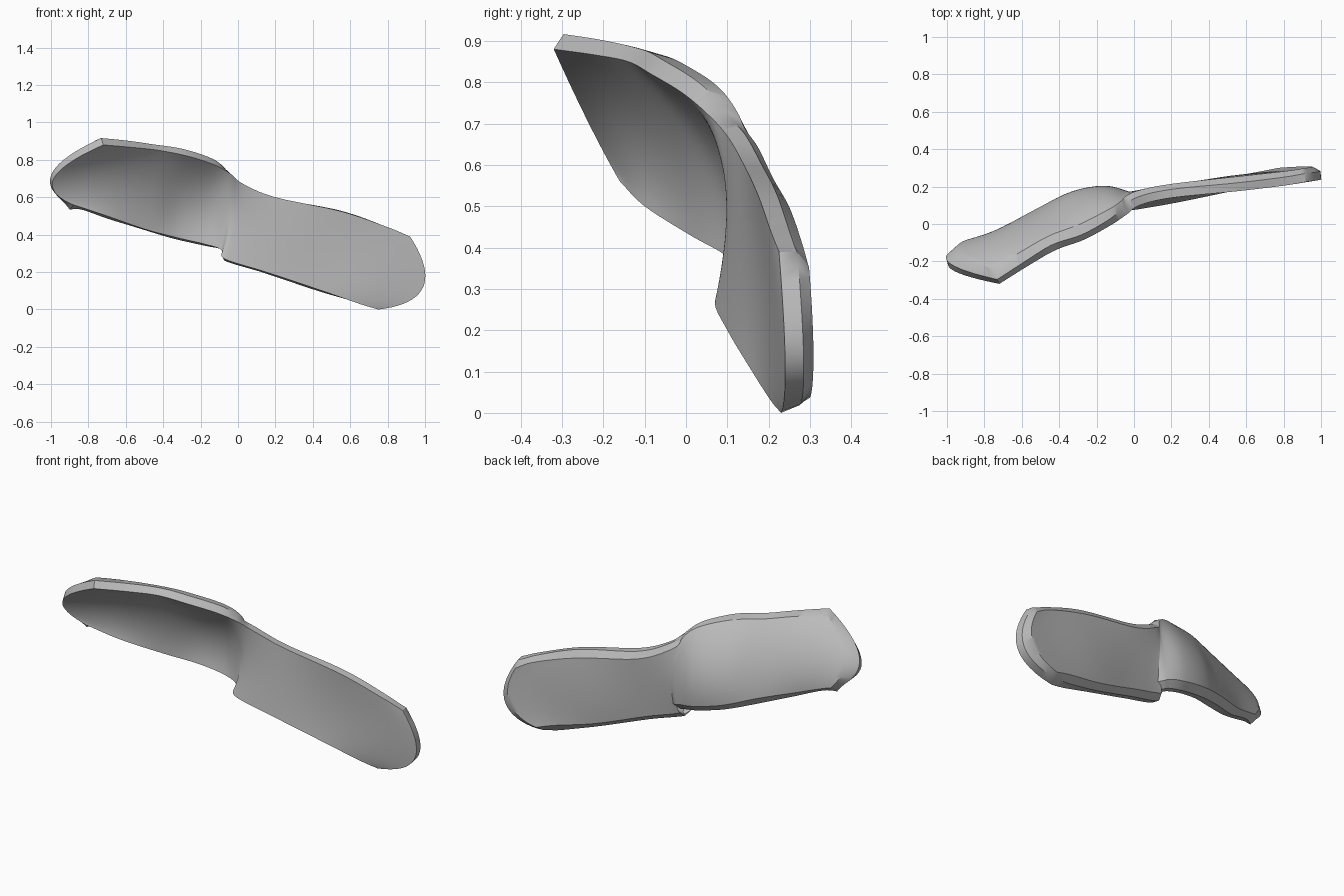
import bpy, bmesh
from mathutils import Vector

cube = bpy.data.objects.get("Cube")
if cube:
    bpy.data.objects.remove(cube, do_unlink=True)

# Front face cross-lines from one end to the other: bottom, middle, top
STATIONS = [
    ((-.88, -.16, .56), (-.985, -.235, .7), (-.72, -.32, .88)),
    ((-.7, -.1, .5), (-.72, -.14, .69), (-.56, -.22, .866)),
    ((-.5, .01, .43), (-.46, -.02, .65), (-.42, -.14, .85)),
    ((-.33, .09, .385), (-.3, .07, .61), (-.27, -.085, .82)),
    ((-.18, .12, .35), (-.16, .11, .575), (-.13, -.01, .775)),
    ((-.09, .11, .32), (-.06, .1, .53), (-.04, .05, .725)),
    ((-.07, .07, .27), (0, .1, .47), (.03, .1, .67)),
    ((.15, .1, .2), (.18, .125, .4), (.2, .14, .6)),
    ((.45, .16, .1), (.5, .18, .3), (.55, .175, .525)),
    ((.65, .205, .03), (.82, .215, .22), (.8, .205, .44)),
    ((.75, .23, 0), (.99, .24, .12), (.92, .225, .39)),
]
LAST = len(STATIONS) - 1
THICKNESS = .075
COLS, ROWS = 80, 20


def control(index, row):
    """Control point, extended in a straight line past both ends."""
    if index < 0:
        return 2 * control(0, row) - control(1, row)
    if index > LAST:
        return 2 * control(LAST, row) - control(LAST - 1, row)
    return Vector(STATIONS[index][row])


def along(u, row):
    """Smooth spline through the stations."""
    i = min(int(u), LAST - 1)
    t = u - i
    a, b, c, d = (control(i + k, row) for k in (-1, 0, 1, 2))
    return b + .5 * t * (c - a + t * (2 * a - 5 * b + 4 * c - d + t * (3 * (b - c) + d - a)))


def surface(u, v):
    """Quadratic arc from the bottom edge through the middle to the top edge."""
    bottom, middle, top = (along(u, row) for row in range(3))
    return (bottom * (1 - v) * (1 - 2 * v) + middle * 4 * v * (1 - v)
            + top * v * (2 * v - 1))


def normal(u, v):
    e = .02
    du = surface(min(u + e, LAST), v) - surface(max(u - e, 0), v)
    dv = surface(u, min(v + e, 1)) - surface(u, max(v - e, 0))
    return du.cross(dv).normalized()


def layer(bm, depth, inset_u, inset_v):
    """Grid of vertices set back from the front and pulled in from the rim."""
    grid = []
    for i in range(COLS + 1):
        u = inset_u + (LAST - 2 * inset_u) * i / COLS
        line = []
        for j in range(ROWS + 1):
            v = inset_v + (1 - 2 * inset_v) * j / ROWS
            line.append(bm.verts.new(surface(u, v) - normal(u, v) * depth))
        grid.append(line)
    return grid


def rim(grid):
    return ([line[0] for line in grid] + grid[-1][1:]
            + [line[-1] for line in grid[-2::-1]] + grid[0][-2:0:-1])


def bridge(bm, first, second):
    for k in range(len(first)):
        n = (k + 1) % len(first)
        bm.faces.new((first[k], second[k], second[n], first[n]))


# Bent slab: front face, straight side wall, chamfered back
bm = bmesh.new()
front = layer(bm, 0, 0, 0)
wall = layer(bm, THICKNESS * .6, 0, 0)
back = layer(bm, THICKNESS, .25, .08)
for grid in (front, back):
    for i in range(COLS):
        for j in range(ROWS):
            bm.faces.new((grid[i][j], grid[i + 1][j], grid[i + 1][j + 1], grid[i][j + 1]))
bridge(bm, rim(front), rim(wall))
bridge(bm, rim(wall), rim(back))
bmesh.ops.delete(bm, geom=[v for v in bm.verts if not v.link_faces], context='VERTS')
bmesh.ops.recalc_face_normals(bm, faces=bm.faces)

mesh = bpy.data.meshes.new("bent_slab")
bm.to_mesh(mesh)
bm.free()
slab = bpy.data.objects.new("bent_slab", mesh)
bpy.context.collection.objects.link(slab)

# Plain grey finish
grey = bpy.data.materials.new("plain_grey")
grey.use_nodes = True
color = (.5, .5, .5, 1)
grey.diffuse_color = color
grey.node_tree.nodes["Principled BSDF"].inputs["Base Color"].default_value = color
mesh.materials.append(grey)

bpy.ops.object.select_all(action='DESELECT')
slab.select_set(True)
bpy.context.view_layer.objects.active = slab
bpy.ops.object.shade_smooth_by_angle(angle=.6)
